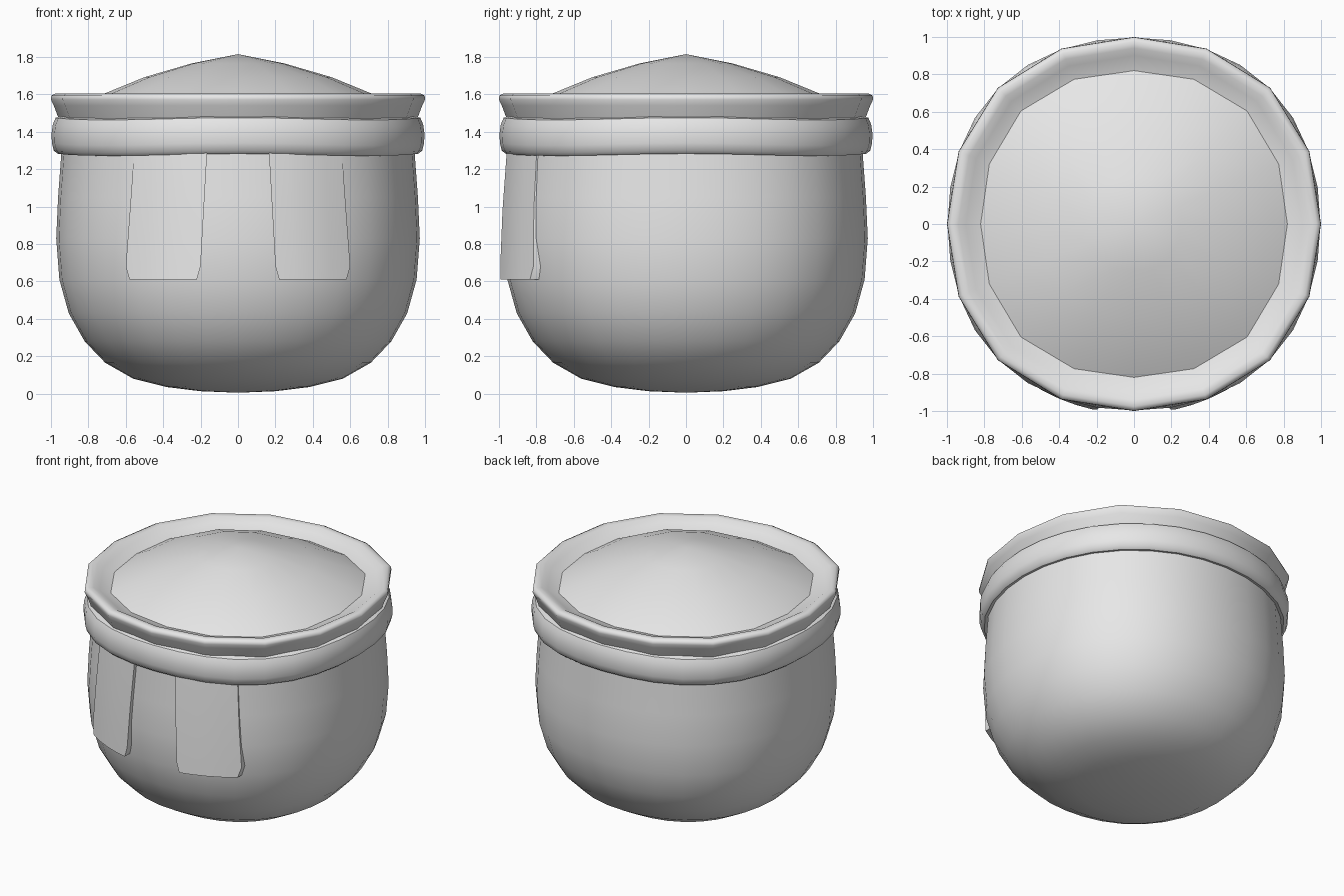
import bpy, bmesh, math

if "Cube" in bpy.data.objects:
    bpy.data.objects.remove(bpy.data.objects["Cube"])

grey = bpy.data.materials.new("light grey")
grey.diffuse_color = (0.8, 0.8, 0.8, 1)
grey.use_nodes = True
grey.node_tree.nodes["Principled BSDF"].inputs["Base Color"].default_value = grey.diffuse_color


def finish(name, bm, angle=40):
    bmesh.ops.recalc_face_normals(bm, faces=bm.faces)
    mesh = bpy.data.meshes.new(name)
    bm.to_mesh(mesh)
    bm.free()
    mesh.materials.append(grey)
    ob = bpy.data.objects.new(name, mesh)
    bpy.context.collection.objects.link(ob)
    bpy.ops.object.select_all(action='DESELECT')
    ob.select_set(True)
    bpy.context.view_layer.objects.active = ob
    bpy.ops.object.shade_smooth_by_angle(angle=math.radians(angle))
    return ob


def bulge(a):
    """Slightly square cross-section: wider on the diagonals."""
    return math.sin(2 * a) ** 2


def lathe(name, profile, sides, square=0.03, closed=False, dip=0.0, angle=40):
    """Spin (radius, z) points; radius 0 becomes a pole."""
    bm = bmesh.new()
    rings = []
    for r, z in profile:
        if r == 0:
            rings.append([bm.verts.new((0, 0, z))] * sides)
            continue
        ring = []
        for i in range(sides):
            a = 2 * math.pi * i / sides
            k = r * (1 + square * bulge(a))
            ring.append(bm.verts.new((k * math.cos(a), k * math.sin(a), z - dip * bulge(a))))
        rings.append(ring)
    pairs = list(zip(rings, rings[1:]))
    if closed:
        pairs.append((rings[-1], rings[0]))
    for lo, hi in pairs:
        for i in range(sides):
            j = (i + 1) % sides
            quad = [lo[i], lo[j], hi[j], hi[i]]
            bm.faces.new(list(dict.fromkeys(quad)))
    return finish(name, bm, angle)


# Rounded pot body
lathe("pot_body", [(0, 0.005), (0.2, 0.013), (0.38, 0.035), (0.56, 0.08), (0.71, 0.165),
                   (0.82, 0.28), (0.905, 0.43), (0.955, 0.61), (0.972, 0.83),
                   (0.962, 1.05), (0.945, 1.28), (0.94, 1.4)], 32)

# Rounded band below the rim
lathe("neck_band", [(0.92, 1.29), (0.965, 1.283), (0.985, 1.3), (0.995, 1.34), (0.997, 1.39),
                    (0.99, 1.44), (0.975, 1.475), (0.94, 1.485)], 32,
      closed=True, dip=0.012)

# Faceted flared rim
lathe("rim", [(0.92, 1.40), (0.955, 1.46), (0.985, 1.54), (1.0, 1.572), (0.998, 1.593),
              (0.975, 1.605), (0.94, 1.6), (0.9, 1.575), (0.82, 1.55)], 16, angle=60)

# Shallow domed filling
lathe("dome_top", [(0.82, 1.55), (0.72, 1.602), (0.5, 1.692), (0.25, 1.765), (0, 1.815)],
      16, square=0.05)


# Two curved front plates hanging from the band
def plate(name, side):
    # rows: z, inner x, outer x, outer radius
    rows = [(0.61, 0.22, 0.58, 1.016), (0.68, 0.2, 0.6, 1.013),
            (0.98, 0.183, 0.578, 0.998), (1.3, 0.165, 0.555, 0.972)]
    cols = 4
    bm = bmesh.new()
    front, back = [], []
    for z, x0, x1, r in rows:
        f, b = [], []
        for i in range(cols + 1):
            x = x0 + (x1 - x0) * i / cols
            for row, depth in ((f, 0), (b, 0.1)):
                y = -math.sqrt(r * r - x * x) + depth
                row.append(bm.verts.new((side * x, y, z)))
        front.append(f)
        back.append(b)
    for g in (front, back):
        for lo, hi in zip(g, g[1:]):
            for i in range(cols):
                bm.faces.new((lo[i], lo[i + 1], hi[i + 1], hi[i]))
    # Close the outline between front and back
    def loop(g):
        return (g[0] + [row[-1] for row in g[1:-1]] + g[-1][::-1]
                + [row[0] for row in g[-2:0:-1]])
    a, b = loop(front), loop(back)
    for i in range(len(a)):
        j = (i + 1) % len(a)
        bm.faces.new((a[i], a[j], b[j], b[i]))
    finish(name, bm)


plate("left_front_plate", -1)
plate("right_front_plate", 1)
